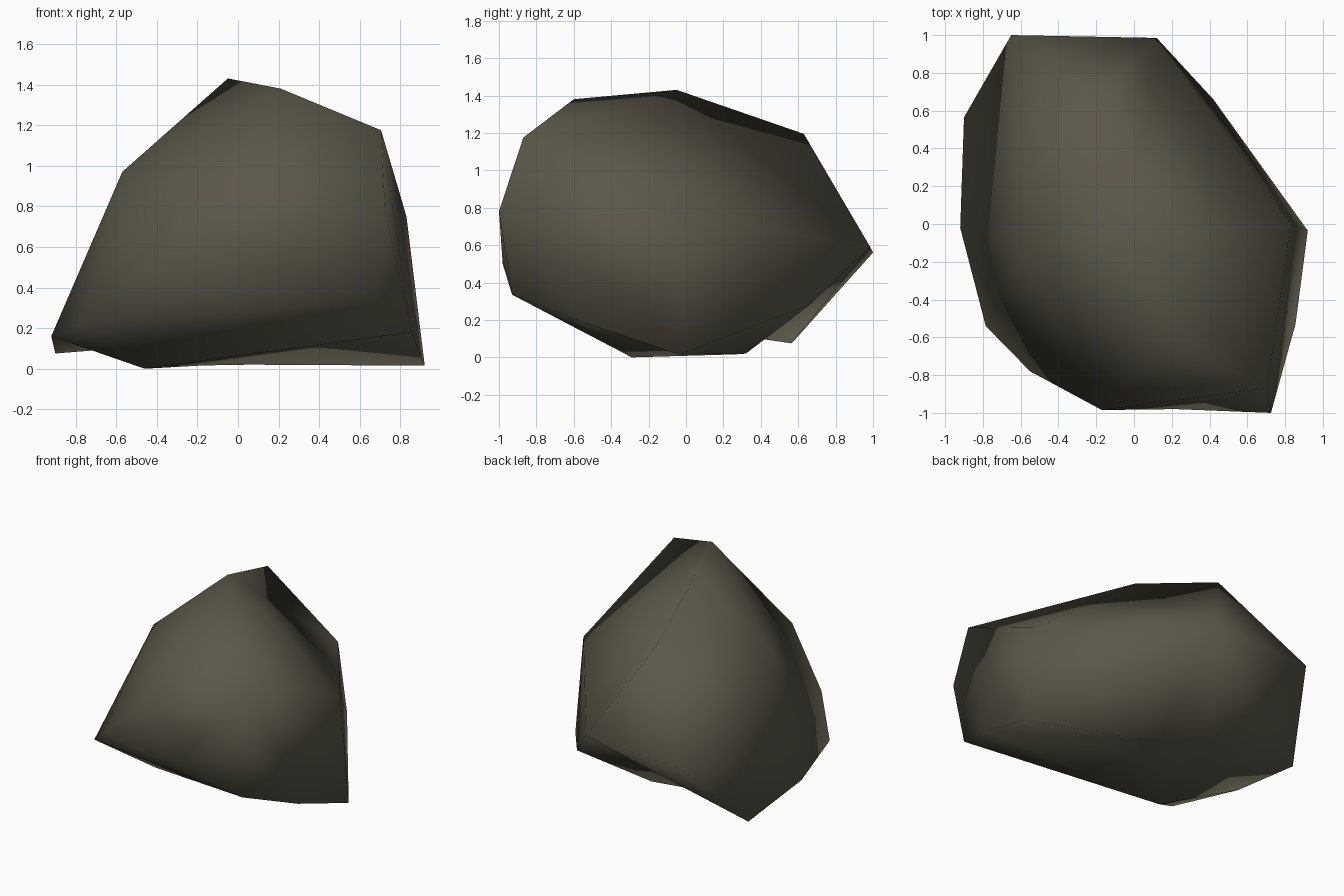
import bpy
import bmesh

if "Cube" in bpy.data.objects:
    bpy.data.objects.remove(bpy.data.objects["Cube"])

# Corner points of the boulder, listed from the crown down to the base
corners = {
    # crown
    "peak": (-0.05, -0.05, 1.43), "peak_front": (0.21, -0.60, 1.38),
    "peak_back": (-0.20, 0.63, 1.195), "brow": (0.705, -0.87, 1.175),
    "shoulder": (-0.57, -0.16, 0.97),
    # waist
    "nose_right": (0.725, -1.00, 0.78), "side_right": (0.83, 0.0, 0.75),
    "nose_left": (-0.17, -0.985, 0.74), "tail_right": (0.12, 0.985, 0.59),
    "tail_left": (-0.65, 1.00, 0.56), "chin": (0.22, -0.98, 0.50),
    # skirt
    "cheek": (-0.55, -0.78, 0.425), "jaw": (0.69, -0.93, 0.335),
    "hip": (0.42, 0.66, 0.28), "side_left": (-0.785, -0.54, 0.215),
    "toe_right": (0.855, -0.53, 0.18), "toe_left": (-0.92, -0.02, 0.16),
    # base
    "heel_left": (-0.90, 0.565, 0.075), "foot_back": (0.055, 0.32, 0.02),
    "foot_mid": (-0.175, 0.265, 0.016), "foot_right": (0.92, -0.035, 0.015),
    "foot_front": (-0.46, -0.29, 0.0),
}

# Boulder: convex hull around the corners
bm = bmesh.new()
v = {name: bm.verts.new(co) for name, co in corners.items()}
bmesh.ops.convex_hull(bm, input=bm.verts)


def group(*names):
    return {v[n] for n in names}


def dent_edge(a, b, *targets):
    """Turn the edge a-b so that it joins two of the target corners instead."""
    edge = bm.edges.get((v[a], v[b]))
    if edge:
        opposite = {p for f in edge.link_faces for p in f.verts} - set(edge.verts)
        if opposite <= group(*targets):
            bmesh.ops.rotate_edges(bm, edges=[edge])


# Shallow dents: below the nose, on the back slope and under the front
dent_edge("nose_left", "nose_right", "brow", "chin")
dent_edge("peak_back", "side_right", "peak", "tail_right")
dent_edge("foot_front", "foot_right", "toe_right", "foot_mid", "foot_back")
dent_edge("foot_mid", "foot_right", "toe_right", "foot_back")

# Hollow under the left heel: open the hull there and fan the rim to a raised point
hollow = group("heel_left", "toe_left", "foot_front", "foot_mid",
               "foot_back", "hip", "tail_right")
cut = [f for f in bm.faces if v["heel_left"] in f.verts and set(f.verts) <= hollow]
bmesh.ops.delete(bm, geom=cut, context='FACES')
bridge = [v["tail_right"], v["hip"], v["foot_back"]]
rim = [bm.edges.get((a, b)) for a, b in zip(bridge, bridge[1:])]
if all(e and e.is_boundary for e in rim):
    bm.faces.new(bridge)
dent = bm.verts.new((-0.40, 0.30, 0.115))
for e in [e for e in bm.edges if e.is_boundary]:
    bm.faces.new((e.verts[0], e.verts[1], dent))

loose = [p for p in bm.verts if not p.link_faces]
bmesh.ops.delete(bm, geom=loose, context='VERTS')
bmesh.ops.recalc_face_normals(bm, faces=bm.faces)

# The whole stone is smooth shaded
for f in bm.faces:
    f.smooth = True

mesh = bpy.data.meshes.new("boulder")
bm.to_mesh(mesh)
bm.free()

# Single stone colour
stone = bpy.data.materials.new("grey brown stone")
stone.diffuse_color = (0.105, 0.096, 0.067, 1.0)
stone.use_nodes = True
stone.node_tree.nodes["Principled BSDF"].inputs["Base Color"].default_value = stone.diffuse_color
mesh.materials.append(stone)

boulder = bpy.data.objects.new("boulder", mesh)
bpy.context.collection.objects.link(boulder)
